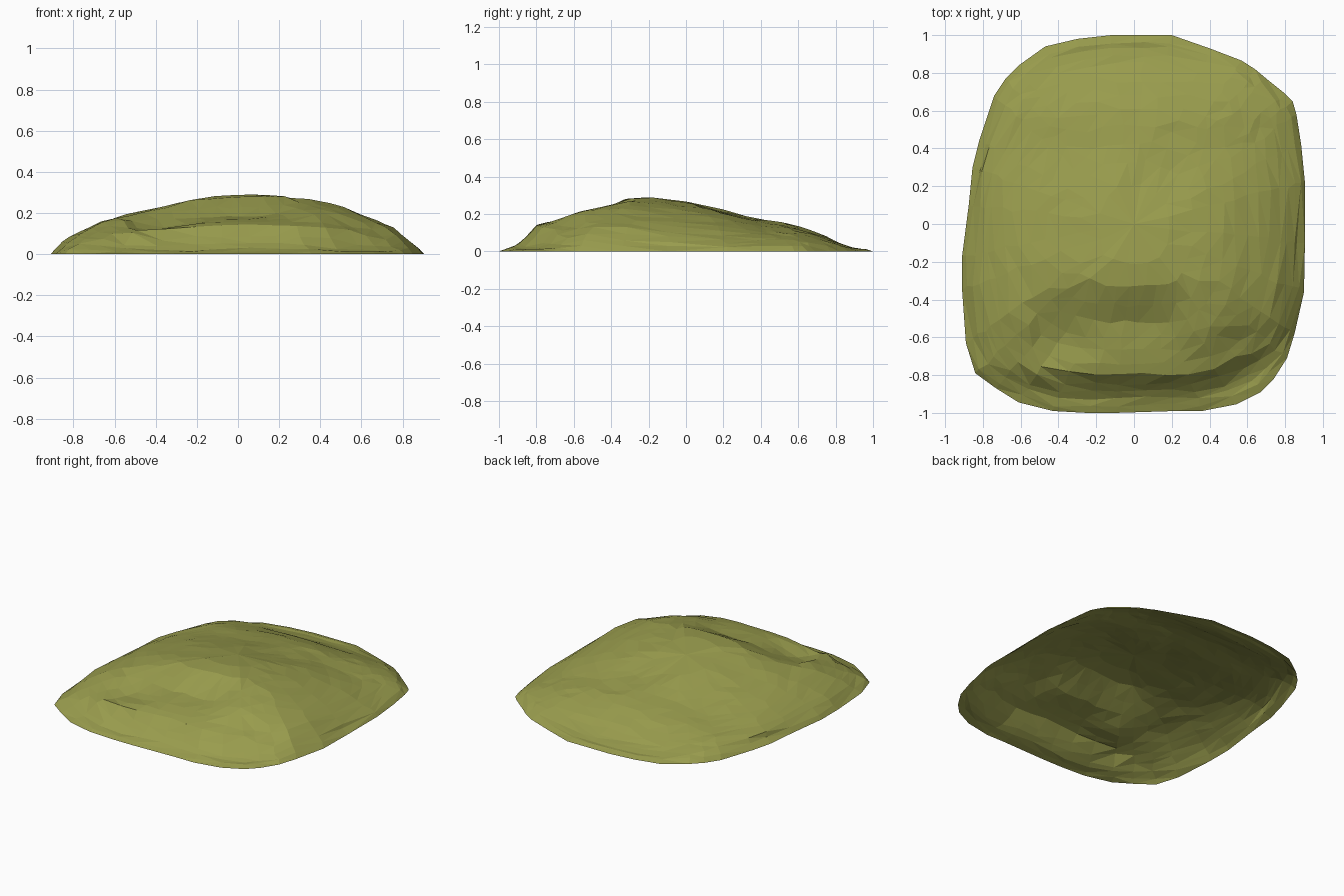
import bpy, bmesh, random

if "Cube" in bpy.data.objects:
    bpy.data.objects.remove(bpy.data.objects["Cube"])

random.seed(4)

# Ground outline of the mound, seen from the top
RIM = [(.90, -.36), (.905, -.1), (.905, .22), (.885, .42), (.86, .58), (.84, .65),
       (.80, .69), (.70, .77), (.64, .82), (.57, .865), (.40, .93), (.20, 1), (.05, 1), (-.12, 1),
       (-.30, .98), (-.47, .94), (-.61, .84), (-.68, .77), (-.74, .68), (-.82, .44),
       (-.855, .30), (-.875, .10), (-.91, -.17), (-.91, -.35), (-.89, -.63), (-.84, -.79),
       (-.73, -.87), (-.61, -.945), (-.43, -.99), (-.25, -1), (-.1, -1), (.06, -.995), (.22, -.99), (.36, -.99),
       (.54, -.955), (.67, -.89), (.74, -.82), (.81, -.71), (.85, -.58)]
# Height profiles: across (x, z) and along (y, z); the last has the front terrace
ACROSS = [(-.92, 0), (-.77, .095), (-.67, .147), (-.5, .195), (-.3, .24), (-.1, .285),
          (.1, .293), (.35, .26), (.5, .225), (.7, .14), (.8, .08), (.92, 0)]
ALONG = [(-1, .0), (-.93, .02), (-.87, .06), (-.8, .145), (-.72, .175), (-.55, .25), (-.46, .265),
         (-.3, .295), (-.2, .293), (0, .27), (.17, .237), (.4, .17), (.55, .15),
         (.65, .12), (.75, .08), (.85, .03), (.95, .004), (1, 0)]
TERRACE = [(-1, 0), (-.93, .02), (-.87, .06), (-.8, .145), (-.72, .163), (-.52, .185),
           (-.42, .235), (-.3, .293)]


def lerp_table(table, v):
    for (a, za), (b, zb) in zip(table, table[1:]):
        if v <= b:
            return za + (zb - za) * max(0, (v - a) / (b - a))
    return table[-1][1]


def height(x, y, t):
    # the steep front bank curves back towards both corners
    near = max(0, min(1, (-.45 - y) / .15))
    yy = y - near * (.5 * max(0, x - .38) + .25 * max(0, -x - .5))
    along = lerp_table(ALONG, yy)
    if y < -.3:
        w = max(0, min(1, (x + .56) / .08, (.36 - x) / .25))
        along += w * (lerp_table(TERRACE, yy) - along)
    across = lerp_table(ACROSS, x) / .293
    # scooped left end of the terrace, and a shallow hollow behind the crown
    dip = .025 * max(0, 1 - ((x + .38) / .17) ** 2 - ((y + .64) / .12) ** 2)
    dip += .02 * max(0, 1 - ((x - .12) / .2) ** 2 - ((y - .2) / .18) ** 2)
    z = along * across ** (.8 if y < -.3 else .9) - dip
    return max(.012, min(z, .85 * (1 - t)))


# Mound: rings of the outline shrinking towards the crown, open underneath
bm = bmesh.new()
RINGS = [1, .965, .93, .89, .85, .8, .74, .67, .6, .52, .43, .33, .2]
n = len(RIM)
rings = []
for k, t in enumerate(RINGS):
    ring = []
    for x, y in RIM:
        j = .012 if k else 0
        px = x * t + random.uniform(-j, j)
        py = y * t + random.uniform(-j, j)
        z = height(px, py, t) if k else 0
        if k > 1:
            z += random.uniform(-.003, .003)
        ring.append(bm.verts.new((px, py, max(0, z))))
    rings.append(ring)
for a, b in zip(rings, rings[1:]):
    for i in range(n):
        m = (i + 1) % n
        bm.faces.new((a[i], a[m], b[m], b[i]))
crown = bm.verts.new((0, 0, height(0, 0, 0)))
for i in range(n):
    bm.faces.new((rings[-1][i], rings[-1][(i + 1) % n], crown))
# Merge crowded points near the crown into larger facets
inner = [v for ring in rings[8:] for v in ring]
bmesh.ops.remove_doubles(bm, verts=inner, dist=.045)
bmesh.ops.triangulate(bm, faces=bm.faces[:])
mesh = bpy.data.meshes.new("grassy_mound")
bm.to_mesh(mesh)
bm.free()

mat = bpy.data.materials.new("moss green")
mat.diffuse_color = (.32, .335, .075, 1)
mat.use_nodes = True
mat.node_tree.nodes["Principled BSDF"].inputs["Base Color"].default_value = mat.diffuse_color
mesh.materials.append(mat)
obj = bpy.data.objects.new("grassy_mound", mesh)
bpy.context.collection.objects.link(obj)
